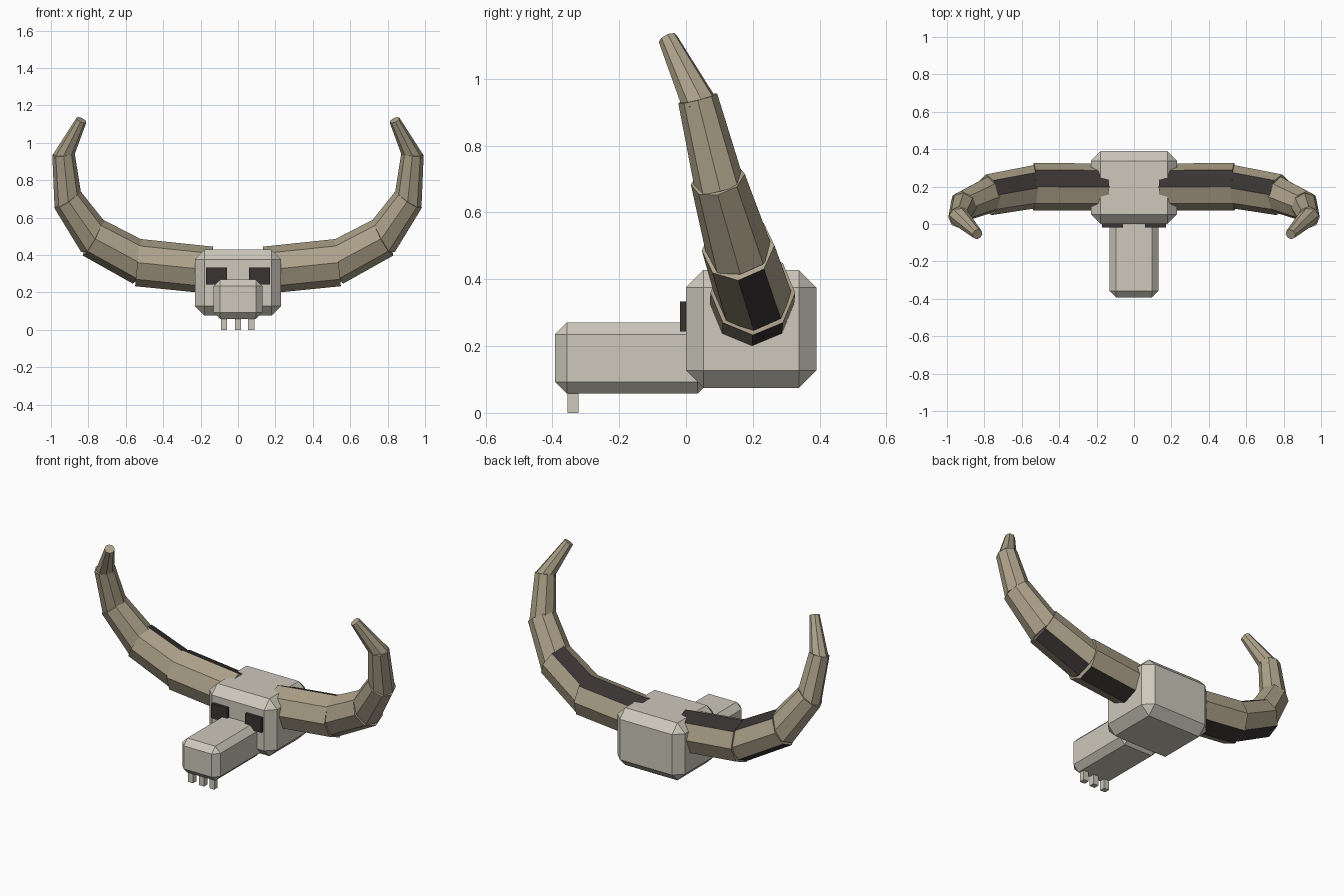
import bpy, bmesh, math
from mathutils import Vector

if "Cube" in bpy.data.objects:
    bpy.data.objects.remove(bpy.data.objects["Cube"])


def material(name, rgb):
    m = bpy.data.materials.new(name)
    m.diffuse_color = (*rgb, 1)
    m.use_nodes = True
    m.node_tree.nodes["Principled BSDF"].inputs["Base Color"].default_value = m.diffuse_color
    return m


BONE = material("bone", (0.61, 0.58, 0.50))
HORN = material("horn_tan", (0.42, 0.36, 0.255))
DARK = material("dark_brown", (0.042, 0.034, 0.034))


def add_object(name, bm, mats):
    bmesh.ops.recalc_face_normals(bm, faces=bm.faces)
    mesh = bpy.data.meshes.new(name)
    bm.to_mesh(mesh)
    bm.free()
    for m in mats:
        mesh.materials.append(m)
    ob = bpy.data.objects.new(name, mesh)
    bpy.context.collection.objects.link(ob)
    return ob


def box(name, lo, hi, mat, bevel=0):
    lo, hi = Vector(lo), Vector(hi)
    bm = bmesh.new()
    bmesh.ops.create_cube(bm, size=1)
    for v in bm.verts:
        v.co = (lo + hi) / 2 + v.co * (hi - lo)
    if bevel:
        bmesh.ops.bevel(bm, geom=bm.edges[:], offset=bevel, segments=1,
                        affect='EDGES', profile=0.5)
    return add_object(name, bm, [mat])


def mirror_x(ob):
    ob.modifiers.new("mirror", 'MIRROR').use_axis[0] = True


# Skull and snout with chamfered edges
box("skull", (-0.23, 0, 0.075), (0.23, 0.39, 0.428), BONE, 0.052)
box("snout", (-0.13, -0.392, 0.058), (0.13, 0.07, 0.27), BONE, 0.035)

# Eye sockets
mirror_x(box("eye_socket", (0.06, -0.018, 0.243), (0.17, 0.005, 0.333), DARK))

# Three front teeth
for i, x in enumerate((-0.075, 0, 0.07)):
    box(f"tooth_{i + 1}", (x - 0.017, -0.355, 0), (x + 0.017, -0.322, 0.07), BONE)


# Octagonal tapered horn segment
def horn_segment(name, a, b, ra, rb, striped):
    t = (b - a).normalized()
    back = Vector((0, 1, 0))
    back = (back - t * back.dot(t)).normalized()
    up = t.cross(back)
    bm = bmesh.new()
    rings = []
    for c, r in ((a, ra), (b, rb)):
        ring = []
        for k in range(8):
            ang = k * math.pi / 4
            ring.append(bm.verts.new(c + (back * math.cos(ang) + up * math.sin(ang)) * r))
        rings.append(ring)
    for k in range(8):
        n = (k + 1) % 8
        f = bm.faces.new((rings[0][k], rings[0][n], rings[1][n], rings[1][k]))
        # dark strips on the upper back and lower back sides
        if striped and k in (1, 6):
            f.material_index = 1
    bm.faces.new(rings[0])
    bm.faces.new(rings[1])
    mirror_x(add_object(name, bm, [HORN, DARK]))


# Horn path: centre and radius at each joint
path = [((0.145, 0.197, 0.319), 0.126),
        ((0.525, 0.200, 0.358), 0.127),
        ((0.767, 0.158, 0.488), 0.110),
        ((0.908, 0.098, 0.690), 0.083),
        ((0.932, 0.038, 0.930), 0.060),
        ((0.837, -0.055, 1.121), 0.029)]
for i in range(5):
    (a, ra), (b, rb) = path[i], path[i + 1]
    a, b = Vector(a), Vector(b)
    t = (b - a).normalized()
    # each segment starts inside the flared end of the one before
    if i:
        a = a - t * 0.02
        ra *= 0.91
    if i < 4:
        b = b + t * 0.012
    horn_segment(f"horn_segment_{i + 1}", a, b, ra, rb, i < 2)
